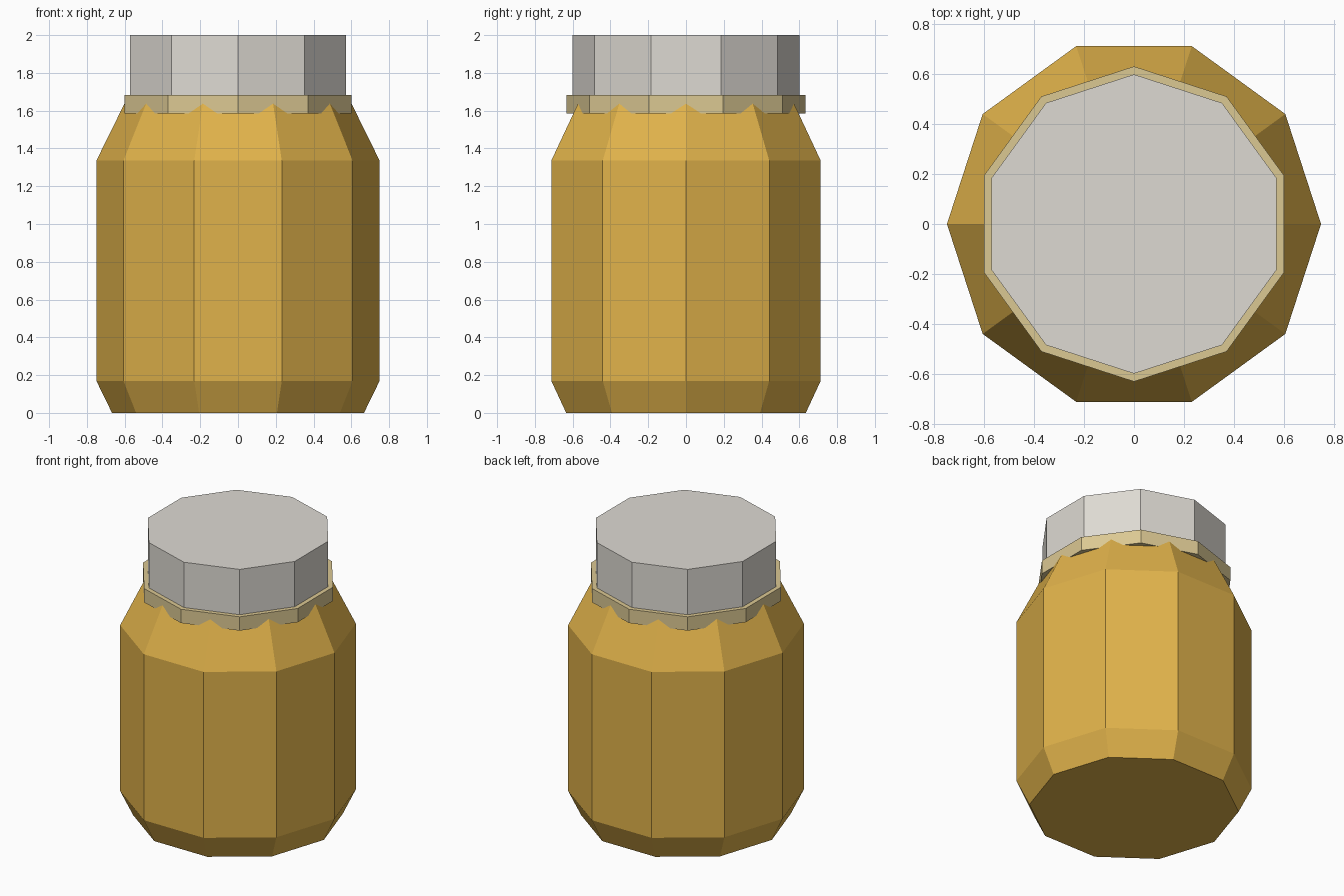
import bpy
import bmesh
from math import cos, sin, tau

SIDES = 10

cube = bpy.data.objects.get("Cube")
if cube:
    bpy.data.objects.remove(cube, do_unlink=True)


def material(name, rgb):
    mat = bpy.data.materials.new(name)
    mat.use_nodes = True
    mat.diffuse_color = (*rgb, 1)
    mat.node_tree.nodes["Principled BSDF"].inputs["Base Color"].default_value = (*rgb, 1)
    return mat


def turned(name, profile, turn, mat):
    """Closed faceted solid from (radius, height) rings, bottom to top."""
    bm = bmesh.new()
    rings = []
    for r, z in profile:
        angles = [(i + turn) * tau / SIDES for i in range(SIDES)]
        rings.append([bm.verts.new((r * cos(a), r * sin(a), z)) for a in angles])
    for low, high in zip(rings, rings[1:]):
        for i in range(SIDES):
            j = (i + 1) % SIDES
            bm.faces.new((low[i], low[j], high[j], high[i]))
    bm.faces.new(rings[0][::-1])
    bm.faces.new(rings[-1])
    mesh = bpy.data.meshes.new(name)
    bm.to_mesh(mesh)
    bm.free()
    mesh.materials.append(mat)
    obj = bpy.data.objects.new(name, mesh)
    bpy.context.collection.objects.link(obj)
    return obj


amber = material("amber", (0.745, 0.445, 0.069))
cream = material("cream", (0.71, 0.58, 0.29))
pale_grey = material("pale grey", (0.73, 0.70, 0.65))

# Jar body with chamfered base and sloping shoulder that runs up into the collar
turned("jar_body", [(0.667, 0), (0.75, 0.17), (0.75, 1.335), (0.585, 1.67)], 0, amber)

# Collar and lid, turned half a side against the body
turned("collar", [(0.632, 1.585), (0.632, 1.682)], 0.5, cream)
turned("lid", [(0.6, 1.682), (0.6, 2.0)], 0.5, pale_grey)
